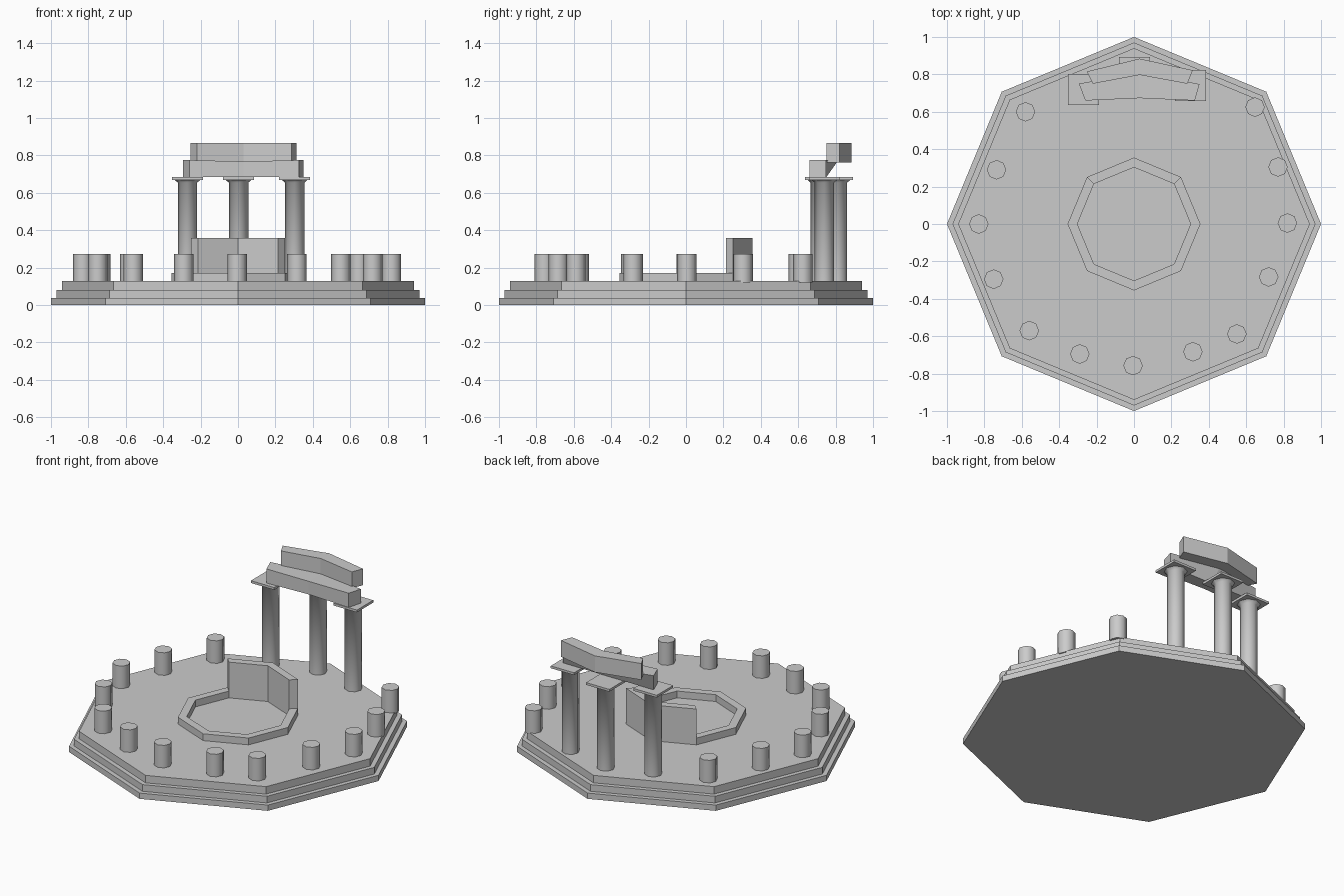
import bpy, bmesh
from math import pi, sin, cos, radians

if "Cube" in bpy.data.objects:
    bpy.data.objects.remove(bpy.data.objects["Cube"])


def mesh_object(name, verts, faces, smooth=False):
    me = bpy.data.meshes.new(name)
    me.from_pydata(verts, [], faces)
    bm = bmesh.new()
    bm.from_mesh(me)
    bmesh.ops.recalc_face_normals(bm, faces=bm.faces)
    bm.to_mesh(me)
    bm.free()
    ob = bpy.data.objects.new(name, me)
    bpy.context.collection.objects.link(ob)
    if smooth:
        bpy.ops.object.select_all(action='DESELECT')
        ob.select_set(True)
        bpy.context.view_layer.objects.active = ob
        bpy.ops.object.shade_smooth_by_angle(angle=radians(50))
    return ob


def lathe(name, profile, sides=8, at=(0, 0), smooth=False):
    """Spin an open (radius, z) profile and cap both ends."""
    verts = [(at[0] + r * cos(2 * pi * i / sides), at[1] + r * sin(2 * pi * i / sides), z)
             for r, z in profile for i in range(sides)]
    faces = [tuple(range(sides)),
             tuple(range((len(profile) - 1) * sides, len(profile) * sides))]
    for k in range(len(profile) - 1):
        for i in range(sides):
            j = (i + 1) % sides
            faces.append((k * sides + i, k * sides + j, (k + 1) * sides + j, (k + 1) * sides + i))
    return mesh_object(name, verts, faces, smooth)


def loft(name, sections, closed=False):
    """Join four-sided sections in a row, or in a ring when closed."""
    n = len(sections)
    verts = [v for s in sections for v in s]
    faces = [] if closed else [(0, 1, 2, 3), tuple(range(4 * n - 4, 4 * n))]
    for a in range(n if closed else n - 1):
        b = (a + 1) % n
        for i in range(4):
            j = (i + 1) % 4
            faces.append((4 * a + i, 4 * a + j, 4 * b + j, 4 * b + i))
    return mesh_object(name, verts, faces)


def ring_section(angle, r_in, r_out, z0, z1):
    c, s = cos(angle), sin(angle)
    return [(r * c, r * s, z) for r, z in ((r_in, z0), (r_out, z0), (r_out, z1), (r_in, z1))]


def beam_section(front, back, z0, z1, back_low=None):
    low = back_low or back
    return [(*front, z0), (*low, z0), (*back, z1), (*front, z1)]


# Three-stepped octagonal base
lathe("stepped_base", [(1, 0), (1, 0.037), (0.97, 0.037), (0.97, 0.08),
                       (0.94, 0.08), (0.94, 0.128)])

# Low octagonal kerb and the taller wall behind it
loft("inner_kerb", [ring_section(i * pi / 4, 0.303, 0.355, 0.12, 0.172) for i in range(8)], True)
loft("back_wall", [ring_section(i * pi / 4, 0.303, 0.355, 0.125, 0.358) for i in (1, 2, 3)])

# Broken column stumps
stumps = [(-0.58, 0.60), (-0.735, 0.29), (-0.83, 0), (-0.75, -0.295), (-0.56, -0.57),
          (-0.29, -0.695), (-0.005, -0.757), (0.315, -0.683), (0.55, -0.588),
          (0.72, -0.283), (0.82, 0.005), (0.77, 0.305), (0.647, 0.625)]
for p in stumps:
    lathe("column_stump", [(0.052, 0.12), (0.052, 0.273)], at=p, smooth=True)

# Standing columns with flared capitals and square plates
for x, y in ((-0.27, 0.718), (0.003, 0.81), (0.303, 0.74)):
    lathe("column", [(0.052, 0.12), (0.052, 0.655), (0.07, 0.67)], at=(x, y), smooth=True)
    h = 0.083
    loft("capital_plate", [[(x + sx * h, y - h, 0.669), (x + sx * h, y + h, 0.669),
                            (x + sx * h, y + h, 0.684), (x + sx * h, y - h, 0.684)]
                           for sx in (-1, 1)])

# Bent lower beam, its middle leaning back to meet the upper one
loft("lower_beam", [
    beam_section((-0.26, 0.66), (-0.295, 0.75), 0.684, 0.775),
    beam_section((0.03, 0.673), (0.03, 0.81), 0.684, 0.768, (0.03, 0.75)),
    beam_section((0.325, 0.66), (0.35, 0.748), 0.684, 0.775)])

# Bent upper beam
loft("upper_beam", [
    beam_section((-0.22, 0.75), (-0.253, 0.815), 0.762, 0.867),
    beam_section((0.03, 0.797), (0.03, 0.884), 0.762, 0.867),
    beam_section((0.285, 0.75), (0.314, 0.822), 0.762, 0.867)])
